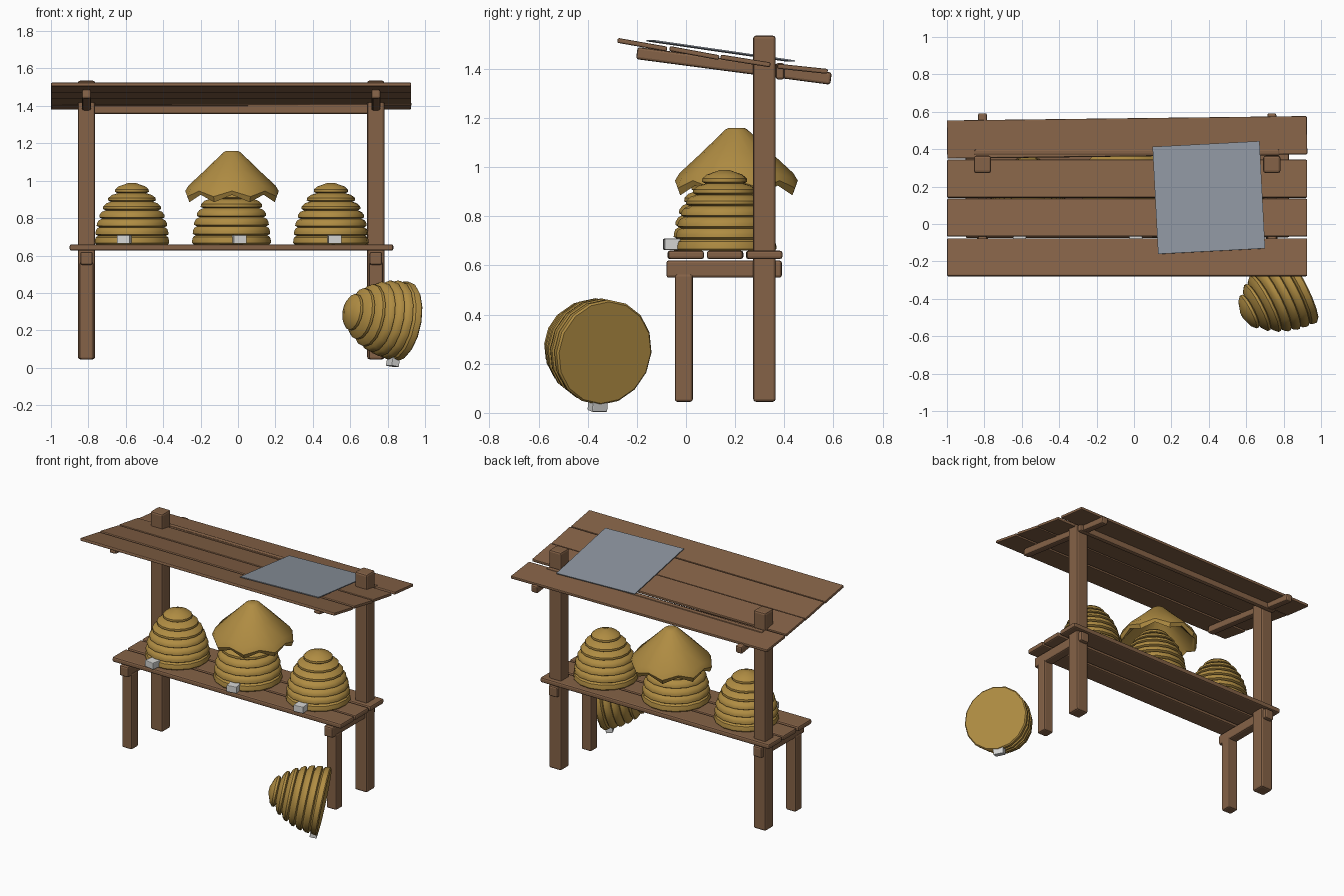
import bpy, bmesh, math
from mathutils import Matrix, Vector

if "Cube" in bpy.data.objects:
    bpy.data.objects.remove(bpy.data.objects["Cube"])


def mat(name, rgb):
    m = bpy.data.materials.new(name)
    m.diffuse_color = (*rgb, 1)
    m.use_nodes = True
    m.node_tree.nodes["Principled BSDF"].inputs["Base Color"].default_value = m.diffuse_color
    return m


WOOD = mat("weathered wood", (0.235, 0.123, 0.063))
STRAW = mat("straw", (0.43, 0.262, 0.055))
METAL = mat("grey sheet metal", (0.262, 0.296, 0.342))
PALE = mat("pale entrance", (0.68, 0.68, 0.67))


def finish(name, bm, material, matrix=Matrix(), smooth=None):
    bmesh.ops.recalc_face_normals(bm, faces=bm.faces[:])
    me = bpy.data.meshes.new(name)
    bm.to_mesh(me)
    bm.free()
    me.materials.append(material)
    ob = bpy.data.objects.new(name, me)
    bpy.context.collection.objects.link(ob)
    ob.matrix_world = matrix
    if smooth:
        bpy.ops.object.select_all(action='DESELECT')
        ob.select_set(True)
        bpy.context.view_layer.objects.active = ob
        bpy.ops.object.shade_smooth_by_angle(angle=math.radians(smooth))
    return ob


def box(name, centre, size, material=WOOD, bevel=0.01, tilt=0, turn=0, parent=Matrix()):
    """Bevelled box; tilt about x then turn about z, in degrees."""
    bm = bmesh.new()
    bmesh.ops.create_cube(bm, size=1, matrix=Matrix.Diagonal((*size, 1)))
    if bevel:
        bmesh.ops.bevel(bm, geom=bm.edges[:], offset=bevel, segments=2,
                        profile=0.5, affect='EDGES')
    m = (Matrix.Translation(centre) @ Matrix.Rotation(math.radians(turn), 4, 'Z')
         @ Matrix.Rotation(math.radians(tilt), 4, 'X'))
    return finish(name, bm, material, parent @ m)


def loft(bm, rings):
    """Join rings of points into a skin, capping both ends."""
    vs = [[bm.verts.new(p) for p in ring] for ring in rings]
    n = len(vs[0])
    for a, b in zip(vs, vs[1:]):
        for i in range(n):
            j = (i + 1) % n
            bm.faces.new((a[i], a[j], b[j], b[i]))
    bm.faces.new(vs[0])
    bm.faces.new(vs[-1])


def circle(r, z, n=16):
    return [(r * math.sin(2 * math.pi * i / n), -r * math.cos(2 * math.pi * i / n), z)
            for i in range(n)]


# Coiled straw hive with its entrance block, base at the local origin
ROWS = [0.203, 0.199, 0.192, 0.178, 0.158, 0.130, 0.092]


def hive(name, matrix, s, entrance_y):
    h = 0.0455
    pts = [(0.196, 0)]
    for i, r in enumerate(ROWS):
        z = i * h
        nxt = ROWS[i + 1] if i < 6 else 0.06
        pts += [(r, z + 0.16 * h), (r - 0.001, z + 0.45 * h),
                ((r + nxt) / 2 - 0.003, z + 0.8 * h), (nxt - 0.014, z + h)]
    pts.append((0.02, 0.328))
    bm = bmesh.new()
    loft(bm, [circle(r * s, z * s) for r, z in pts])
    finish(name, bm, STRAW, matrix, 40)
    box(name + "_entrance", (0, entrance_y, 0.026), (0.07, 0.065, 0.045), PALE,
        0.004, parent=matrix)


def standing(x, turn):
    return Matrix.Translation((x, 0.157, 0.66)) @ Matrix.Rotation(math.radians(turn), 4, 'Z')


hive("left_hive", standing(-0.567, -11), 1, -0.215)
hive("middle_hive", standing(-0.035, 11), 1.06, -0.217)
hive("right_hive", standing(0.497, 5), 1, -0.215)

# Hive fallen on its side, base turned to the right
axis = -Vector((0.875, 0.45, -0.17)).normalized()
front = Vector((0, 0, -1))
front = (front - front.dot(axis) * axis).normalized()
ey = -front
ex = ey.cross(axis)
lying = Matrix((ex, ey, axis)).transposed().to_4x4()
hive("fallen_hive", Matrix.Translation((0.885, -0.33, 0.245)) @ lying, 1.07, -0.213)

# Straw hood with a wavy rim, hollow below
def wavy(r0, z0, r1, z1):
    a, b = circle(r0, z0), circle(r1, z1)
    return [b[i] if i % 2 else a[i] for i in range(16)]


bm = bmesh.new()
loft(bm, [circle(0.03, 1.16), circle(0.045, 1.153), circle(0.14, 1.06),
          wavy(0.232, 0.975, 0.242, 0.955), wavy(0.25, 0.945, 0.258, 0.915),
          wavy(0.238, 0.925, 0.247, 0.885), wavy(0.218, 0.94, 0.222, 0.91),
          circle(0.12, 1.045), circle(0.03, 1.12)])
finish("straw_hood", bm, STRAW, Matrix.Translation((-0.032, 0.205, 0)), 35)

# Posts, front legs, shelf bearers and rafters at each end
for side, x in (("left", -0.81), ("right", 0.737)):
    box(side + "_back_post", (x, 0.319, 0.79), (0.092, 0.092, 1.49), bevel=0.012)
    box(side + "_front_leg", (x, -0.009, 0.305), (0.075, 0.073, 0.52))
    box(side + "_shelf_bearer", (x, 0.155, 0.585), (0.066, 0.47, 0.07))
    box(side + "_rafter", (x, 0.195, 1.412), (0.048, 0.797, 0.05), tilt=-7.5)

# Shelf planks
for i, (y, turn) in enumerate(((-0.001, 0.1), (0.159, -0.1), (0.318, 0.1))):
    box(f"shelf_plank_{i + 1}", (-0.035, y, 0.643), (1.73, 0.146, 0.034), turn=turn)

# Back rail behind the posts
box("back_rail", (-0.037, 0.383, 1.39), (1.635, 0.034, 0.068))

# Sloping roof planks
for i, (y, z, tilt, turn) in enumerate(((-0.178, 1.498, -10, 0), (0.034, 1.464, -10.5, 0),
                                        (0.242, 1.432, -9, 0), (0.463, 1.4, -6, 0.7))):
    box(f"roof_plank_{i + 1}", (-0.037, y, z), (1.925, 0.205, 0.02),
        bevel=0.006, tilt=tilt, turn=turn)

# Metal patch lying on the roof
box("metal_patch", (0.4, 0.141, 1.473), (0.573, 0.58, 0.006), METAL, 0, -8.2, 3)
